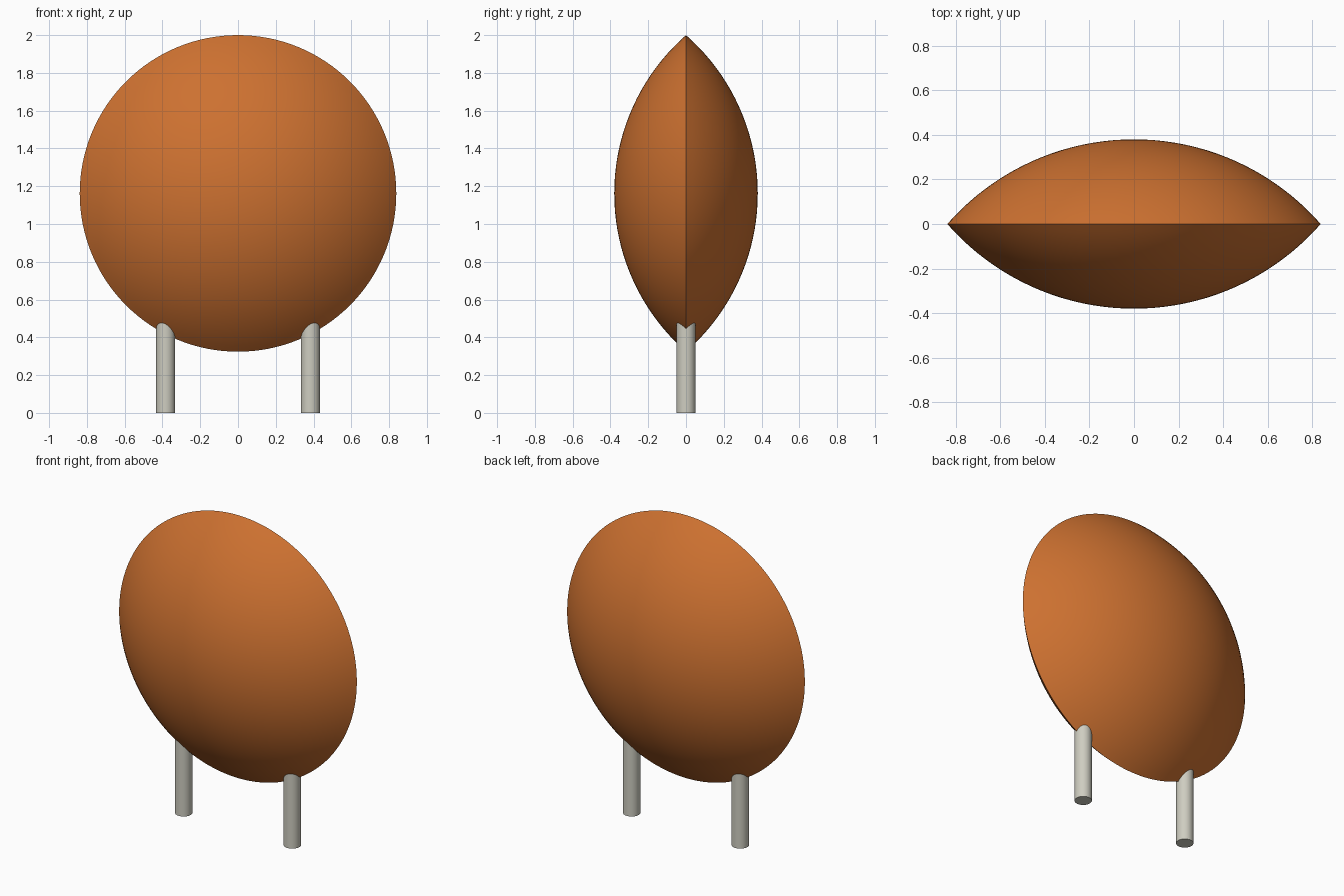
import bpy, bmesh, math
from mathutils import Vector

cube = bpy.data.objects.get("Cube")
if cube:
    bpy.data.objects.remove(cube, do_unlink=True)

RIM, HALF, CENTRE_Z = 0.838, 0.38, 1.162     # lens radius, half thickness, height
LEG_X, LEG_R, LEG_TOP = 0.383, 0.05, 0.58    # legs end hidden inside the body


def material(name, rgb):
    mat = bpy.data.materials.new(name)
    mat.use_nodes = True
    colour = (*rgb, 1.0)
    mat.diffuse_color = colour
    mat.node_tree.nodes["Principled BSDF"].inputs["Base Color"].default_value = colour
    return mat


def finish(obj, name, mat):
    obj.name = obj.data.name = name
    obj.data.materials.append(mat)
    bpy.ops.object.select_all(action='DESELECT')
    obj.select_set(True)
    bpy.context.view_layer.objects.active = obj
    bpy.ops.object.shade_smooth_by_angle(angle=math.radians(35))


orange = material("burnt orange", (0.61, 0.165, 0.03))
grey = material("warm light grey", (0.62, 0.61, 0.53))

# Lens body: two shallow spherical caps meeting at a sharp rim, spun about y
sphere_r = (RIM ** 2 + HALF ** 2) / (2 * HALF)
rim_angle = math.asin(RIM / sphere_r)
STEPS = 20
cap = [(sphere_r * math.sin(rim_angle * i / STEPS),
        sphere_r * math.cos(rim_angle * i / STEPS) - sphere_r + HALF)
       for i in range(STEPS + 1)]
profile = [(r, -y) for r, y in cap] + [(r, y) for r, y in reversed(cap[:-1])]

bm = bmesh.new()
verts = [bm.verts.new((0, y, r)) for r, y in profile]
edges = [bm.edges.new(pair) for pair in zip(verts, verts[1:])]
bmesh.ops.spin(bm, geom=verts + edges, cent=(0, 0, 0), axis=(0, 1, 0),
               angle=math.tau, steps=128, use_merge=False)
bmesh.ops.remove_doubles(bm, verts=bm.verts, dist=0.0005)
bmesh.ops.recalc_face_normals(bm, faces=bm.faces)
bmesh.ops.translate(bm, verts=bm.verts, vec=Vector((0, 0, CENTRE_Z)))
mesh = bpy.data.meshes.new("lens_body")
bm.to_mesh(mesh)
bm.free()
body = bpy.data.objects.new("lens_body", mesh)
bpy.context.collection.objects.link(body)
finish(body, "lens_body", orange)

# Two round legs
for side, name in ((1, "left_leg"), (-1, "right_leg")):
    bpy.ops.mesh.primitive_cylinder_add(vertices=48, radius=LEG_R, depth=LEG_TOP,
                                        location=(side * LEG_X, 0, LEG_TOP / 2))
    finish(bpy.context.object, name, grey)
